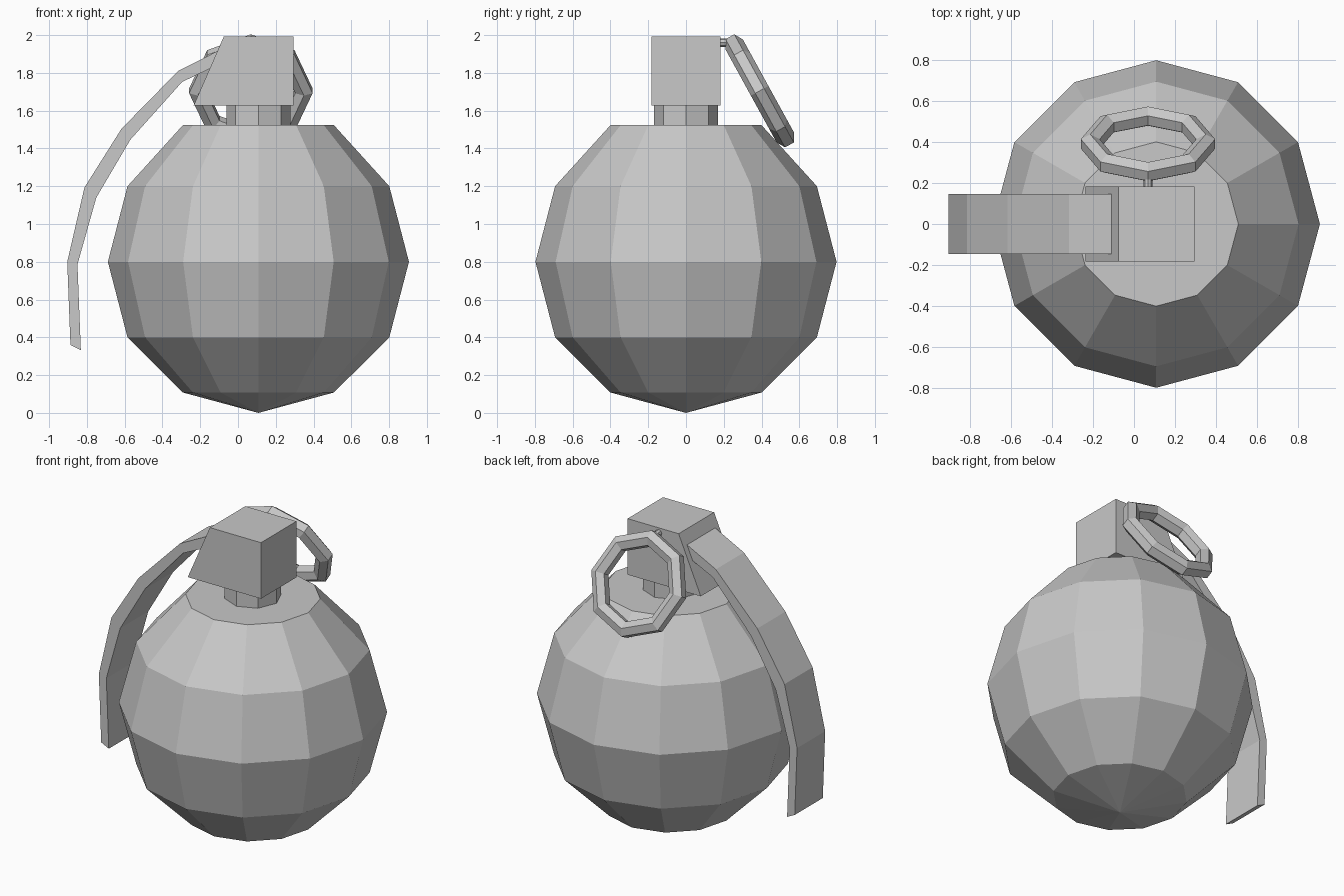
import bpy, bmesh, math
from mathutils import Matrix, Vector

if "Cube" in bpy.data.objects:
    bpy.data.objects.remove(bpy.data.objects["Cube"])

grey = bpy.data.materials.new("grey metal")
grey.diffuse_color = (0.58, 0.58, 0.58, 1)
grey.use_nodes = True
grey.node_tree.nodes["Principled BSDF"].inputs["Base Color"].default_value = grey.diffuse_color
AXIS_X = 0.108


def finish(name, bm):
    """Turn a bmesh into a flat-shaded object."""
    bmesh.ops.recalc_face_normals(bm, faces=bm.faces)
    mesh = bpy.data.meshes.new(name)
    bm.to_mesh(mesh)
    bm.free()
    mesh.materials.append(grey)
    obj = bpy.data.objects.new(name, mesh)
    bpy.context.collection.objects.link(obj)
    return obj


def lathe(name, profile, sides, closed=False):
    """Revolve (radius, height) points about z; cap open ends."""
    bm = bmesh.new()
    rings = []
    for r, z in profile:
        if r == 0:
            rings.append([bm.verts.new((0, 0, z))] * sides)
        else:
            rings.append([bm.verts.new((r * math.cos(a), r * math.sin(a), z))
                          for a in (math.tau * i / sides for i in range(sides))])
    pairs = list(zip(rings, rings[1:]))
    if closed:
        pairs.append((rings[-1], rings[0]))
    for low, high in pairs:
        for i in range(sides):
            j = (i + 1) % sides
            corners = list(dict.fromkeys((low[i], low[j], high[j], high[i])))
            bm.faces.new(corners)
    if not closed:
        for ring in (rings[0], rings[-1]):
            if ring[0] is not ring[1]:
                bm.faces.new(ring)
    return finish(name, bm)


def extrude_y(name, outline, half_width):
    """Extrude an (x, z) outline symmetrically along y."""
    bm = bmesh.new()
    face = bm.faces.new([bm.verts.new((x, -half_width, z)) for x, z in outline])
    new = bmesh.ops.extrude_face_region(bm, geom=[face])["geom"]
    verts = [v for v in new if isinstance(v, bmesh.types.BMVert)]
    bmesh.ops.translate(bm, verts=verts, vec=(0, 2 * half_width, 0))
    return finish(name, bm)


# Faceted round body with a pointed base and flat top
body = lathe("body", [(0, 0), (0.4, 0.108), (0.693, 0.4), (0.797, 0.8),
                      (0.693, 1.2), (0.4, 1.523)], 12)
body.location.x = AXIS_X

# Short octagonal neck
neck = lathe("neck", [(0.17, 1.5), (0.17, 1.65)], 8)
neck.location.x = AXIS_X

# Wedge-shaped head
extrude_y("head", [(-0.235, 1.627), (0.294, 1.627), (0.294, 1.993), (-0.075, 1.993)], 0.183)

# Curved lever hanging from the sloping side of the head
outer = [(-0.05, 1.945), (-0.317, 1.81), (-0.617, 1.504),
         (-0.813, 1.193), (-0.904, 0.8), (-0.887, 0.359)]
inner = [(-0.05, 1.87), (-0.296, 1.752), (-0.57, 1.446),
         (-0.75, 1.14), (-0.85, 0.786), (-0.832, 0.332)]
extrude_y("lever", outer + inner[::-1], 0.145)

# Tilted pull ring: eight segments with a hexagonal section
section = [(0.281 + 0.053 * math.sin(a), 0.053 * math.cos(a))
           for a in (math.tau * i / 6 for i in range(6))]
ring = lathe("pull_ring", section, 8, closed=True)
ring.matrix_world = (Matrix.Translation(Vector((0.068, 0.39, 1.705)))
                     @ Matrix.Rotation(math.radians(-61.2), 4, 'X'))

# Small pin joining the ring to the head
pin = lathe("pin", [(0.022, 0.15), (0.022, 0.25)], 8)
pin.matrix_world = (Matrix.Translation(Vector((0.068, 0, 1.96)))
                    @ Matrix.Rotation(math.radians(-90), 4, 'X'))
